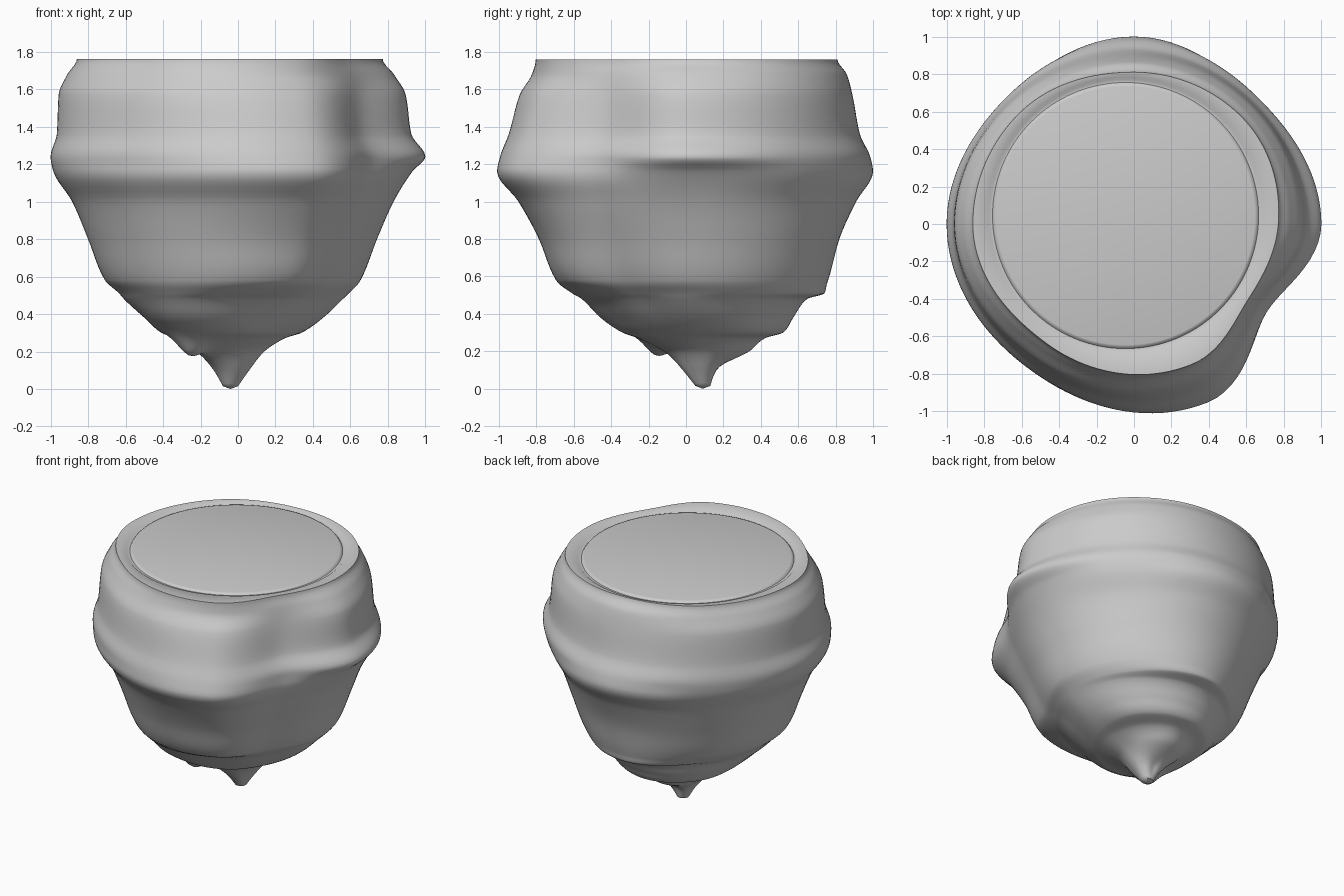
import bpy, bmesh, math

if "Cube" in bpy.data.objects:
    bpy.data.objects.remove(bpy.data.objects["Cube"])

# Height, then radii of the rock at eight compass angles
ANGLES = [0, 45, 90, 135, 180, 233, 293, 327]
RINGS = [
    (1.76, .77, .81, .81, .85, .86, .79, .81, .73),
    (1.68, .83, .85, .86, .88, .91, .83, .82, .75),
    (1.57, .895, .89, .89, .92, .957, .89, .89, .77),
    (1.36, .925, .91, .93, .94, .967, .92, .96, .80),
    (1.24, 1.0, .945, .985, .96, 1.0, .955, 1.01, .85),
    (1.16, .93, .93, 1.0, .95, .985, .955, 1.03, .85),
    (1.00, .83, .85, .91, .88, .885, .86, .91, .79),
    (.80, .74, .78, .82, .80, .80, .78, .79, .70),
    (.58, .65, .70, .76, .71, .71, .70, .69, .60),
    (.51, .59, .65, .73, .64, .63, .65, .58, .54),
    (.48, .565, .60, .63, .59, .60, .625, .52, .51),
    (.38, .47, .51, .53, .51, .48, .55, .44, .43),
    (.30, .36, .43, .455, .42, .38, .43, .37, .34),
    (.27, .28, .31, .35, .32, .30, .35, .30, .28),
    (.20, .18, .21, .25, .22, .18, .22, .19, .18),
    (.10, .10, .09, .07, .09, .09, .10, .11, .10),
] + [(.015,) + (.04,)*8]
SEGS, STEPS = 128, 6


def hermite(p, q, m0, m1, t):
    return ((2*t**3 - 3*t*t + 1)*p + (t**3 - 2*t*t + t)*m0
            + (3*t*t - 2*t**3)*q + (t**3 - t*t)*m1)


def slope(xs, ys, k):
    """Monotone slope so ledges stay crisp without overshoot."""
    if k == 0:
        return 0
    a = (ys[k] - ys[k-1])/(xs[k] - xs[k-1])
    if k == len(xs) - 1:
        return a
    b = (ys[k+1] - ys[k])/(xs[k+1] - xs[k])
    return 0 if a*b <= 0 else 2*a*b/(a + b)


def around(values, deg):
    """Smooth closed outline through the radii."""
    n = len(ANGLES)
    xs = [ANGLES[i % n] + 360*(i//n) for i in range(-1, n + 2)]
    ys = [values[i % n] for i in range(-1, n + 2)]
    for i in range(1, n + 1):
        if xs[i] <= deg <= xs[i+1]:
            h = xs[i+1] - xs[i]
            return hermite(ys[i], ys[i+1], slope(xs, ys, i)*h,
                           slope(xs, ys, i+1)*h, (deg - xs[i])/h)


bm = bmesh.new()
zs = [r[0] for r in RINGS]
columns = []
for s in range(SEGS):
    deg = 360*s/SEGS
    a = math.radians(deg)
    rs = [around(r[1:], deg) for r in RINGS]
    col = []

    # Round pad and groove set into the top
    for r, z in ((.69, 1.76), (.70, 1.757), (.71, 1.745), (.725, 1.745), (.74, 1.757)):
        col.append(bm.verts.new((-.045 + r*math.cos(a), .045 + r*math.sin(a), z)))

    # Rocky side with the lower tip drifting to the back
    for k in range(len(zs) - 1):
        h = zs[k+1] - zs[k]
        m0, m1 = slope(zs, rs, k)*h, slope(zs, rs, k+1)*h
        for j in range(STEPS + (k == len(zs) - 2)):
            t = j/STEPS
            z, r = zs[k] + h*t, hermite(rs[k], rs[k+1], m0, m1, t)
            d = min(1, max(0, (.55 - z)/.35))
            x, y = -.04*d + r*math.cos(a), .09*d + r*math.sin(a)
            # small hanging drip at the front left
            z -= .08*math.exp(-((x + .26)**2 + (y + .16)**2)/.007)*(z < .5)
            col.append(bm.verts.new((x, y, z)))
    columns.append(col)

for s in range(SEGS):
    c, n = columns[s], columns[(s+1) % SEGS]
    for k in range(len(c) - 1):
        bm.faces.new((c[k], c[k+1], n[k+1], n[k]))

# Close the flat top and the bottom point
bm.faces.new([c[0] for c in columns])
tip = bm.verts.new((-.04, .09, 0))
for s in range(SEGS):
    bm.faces.new((columns[s][-1], tip, columns[(s+1) % SEGS][-1]))
bmesh.ops.recalc_face_normals(bm, faces=bm.faces[:])

mesh = bpy.data.meshes.new("floating_rock")
bm.to_mesh(mesh)
bm.free()
rock = bpy.data.objects.new("floating_rock", mesh)
bpy.context.collection.objects.link(rock)
bpy.context.view_layer.objects.active = rock
rock.select_set(True)
bpy.ops.object.shade_smooth_by_angle(angle=math.radians(40))
